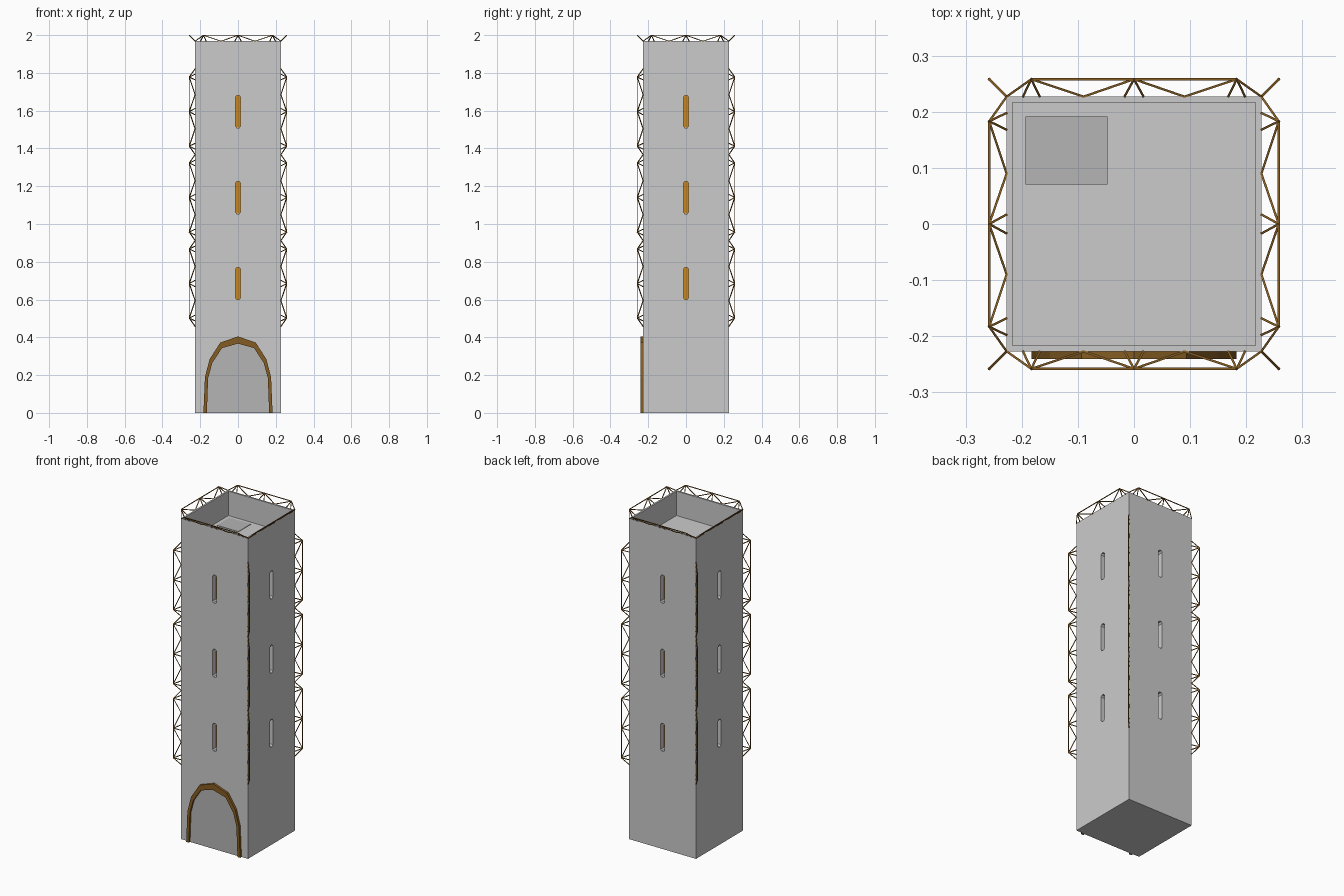
import bpy, bmesh, math
from mathutils import Vector, Matrix

if "Cube" in bpy.data.objects:
    bpy.data.objects.remove(bpy.data.objects["Cube"])

H, TOP = 0.227, 1.97          # tower half width, wall top
ROOF = 1.82                   # sunken roof level
DEPTH = 0.037                 # window recess
CENTRES = [0.685, 1.14, 1.595]


def material(name, rgb):
    m = bpy.data.materials.new(name)
    m.diffuse_color = (*rgb, 1)
    m.use_nodes = True
    m.node_tree.nodes["Principled BSDF"].inputs["Base Color"].default_value = m.diffuse_color
    return m


STONE = material("light stone", (0.60, 0.60, 0.60))
PANEL = material("darker stone", (0.46, 0.46, 0.46))
BRONZE = material("bronze", (0.23, 0.107, 0.016))
GLOW = material("amber glow", (0.60, 0.235, 0.012))


def make(name, bm, mat):
    bmesh.ops.recalc_face_normals(bm, faces=bm.faces[:])
    me = bpy.data.meshes.new(name)
    bm.to_mesh(me)
    bm.free()
    me.materials.append(mat)
    ob = bpy.data.objects.new(name, me)
    bpy.context.collection.objects.link(ob)
    return ob


def turn(k):
    return Matrix.Rotation(k * math.pi / 2, 4, 'Z')


def prism(bm, pts, y0, y1, mat=Matrix()):
    """Extrude an x-z outline from y0 to y1."""
    a = [bm.verts.new(mat @ Vector((x, y0, z))) for x, z in pts]
    b = [bm.verts.new(mat @ Vector((x, y1, z))) for x, z in pts]
    bm.faces.new(a)
    bm.faces.new(b[::-1])
    n = len(pts)
    for i in range(n):
        j = (i + 1) % n
        bm.faces.new((a[j], a[i], b[i], b[j]))


def bar(bm, p, q, r=0.002):
    """Thin square rod between two points."""
    d = q - p
    m = Matrix.Translation((p + q) / 2) @ d.to_track_quat('Z', 'Y').to_matrix().to_4x4()
    m = m @ Matrix.Diagonal((2 * r, 2 * r, d.length + r, 1))
    bmesh.ops.create_cube(bm, size=1, matrix=m)


# tower body with sunken roof
bm = bmesh.new()
bmesh.ops.create_cube(bm, size=1, matrix=Matrix.Translation((0, 0, TOP / 2))
                      @ Matrix.Diagonal((2 * H, 2 * H, TOP, 1)))
top = max(bm.faces, key=lambda f: f.calc_center_median().z)
bmesh.ops.inset_individual(bm, faces=[top], thickness=0.015)
ext = bmesh.ops.extrude_discrete_faces(bm, faces=[top])
bmesh.ops.translate(bm, verts=ext['faces'][0].verts[:], vec=(0, 0, ROOF - TOP))
tower = make("tower", bm, STONE)


# slit windows: recess cut and glowing back plate on all four sides
def slit(zc, s=1.0):
    half = [(0.014, -0.076), (0.014, 0.076), (0.007, 0.086)]
    pts = half + [(-x, -z) for x, z in half]
    pts = [(0.007, -0.086)] + half + [(-0.007, 0.086), (-0.014, 0.076),
                                      (-0.014, -0.076), (-0.007, -0.086)]
    return [(x * s, zc + z * s) for x, z in pts]


cut, panes = bmesh.new(), bmesh.new()
for k in range(4):
    for c in CENTRES:
        prism(cut, slit(c), -H - 0.02, -H + DEPTH, turn(k))
        prism(panes, slit(c, 0.99), -H + DEPTH - 0.002, -H + DEPTH + 0.001, turn(k))
cutter = make("window_cutter", cut, STONE)
cutter.hide_render = True
make("window_panes", panes, GLOW)
mod = tower.modifiers.new("windows", 'BOOLEAN')
mod.operation, mod.solver, mod.object = 'DIFFERENCE', 'EXACT', cutter
bpy.context.view_layer.objects.active = tower
tower.select_set(True)
bpy.ops.object.modifier_apply(modifier=mod.name)
bpy.data.objects.remove(cutter)

# door arch and door panel
outer = [(0.183, 0), (0.175, 0.19), (0.15, 0.285), (0.094, 0.372), (0, 0.405)]
inner = [(0.165, 0), (0.158, 0.185), (0.136, 0.265), (0.085, 0.343), (0, 0.367)]


def mirrored(p):
    return p + [(-x, z) for x, z in p[-2::-1]]


bm = bmesh.new()
o, i = mirrored(outer), mirrored(inner)
rows = [[bm.verts.new((x, y, z)) for x, z in line]
        for line, y in ((o, -0.241), (i, -0.241), (i, -H), (o, -H))]
for r in range(4):
    a, b = rows[r], rows[(r + 1) % 4]
    for n in range(len(o) - 1):
        bm.faces.new((a[n], a[n + 1], b[n + 1], b[n]))
for e in (0, -1):
    bm.faces.new([row[e] for row in rows])
make("door_arch", bm, BRONZE)

bm = bmesh.new()
prism(bm, i, -H - 0.002, -H + 0.002)
make("door_panel", bm, PANEL)

# roof hatch
bm = bmesh.new()
prism(bm, [(-0.193, ROOF - 0.002), (-0.047, ROOF - 0.002),
           (-0.047, ROOF + 0.003), (-0.193, ROOF + 0.003)], 0.07, 0.192)
make("roof_hatch", bm, PANEL)


# lattice railings
def lattice(bm, origin, along, out, mat):
    def pt(t, o):
        return mat @ (Vector(origin) + Vector(along) * t + Vector(out) * o)
    w = 0.031
    bar(bm, pt(-0.183, w), pt(0.183, w))
    links = {-0.183: (-0.227, -0.198, -0.168, -0.09),
             0.0: (-0.09, -0.017, 0.017, 0.09),
             0.183: (0.09, 0.168, 0.198, 0.227)}
    for t, feet in links.items():
        for f in feet:
            bar(bm, pt(t, w), pt(f, 0))


edge, corner = bmesh.new(), bmesh.new()
for k in range(4):
    lattice(edge, (0, -H, TOP - 0.002), (1, 0, 0), (0, -1, 1), turn(k))
    for c in CENTRES:
        lattice(corner, (H, H, c), (0, 0, 1), (1, 1, 0), turn(k))
make("parapet_lattice", edge, BRONZE)
make("corner_lattice", corner, BRONZE)
